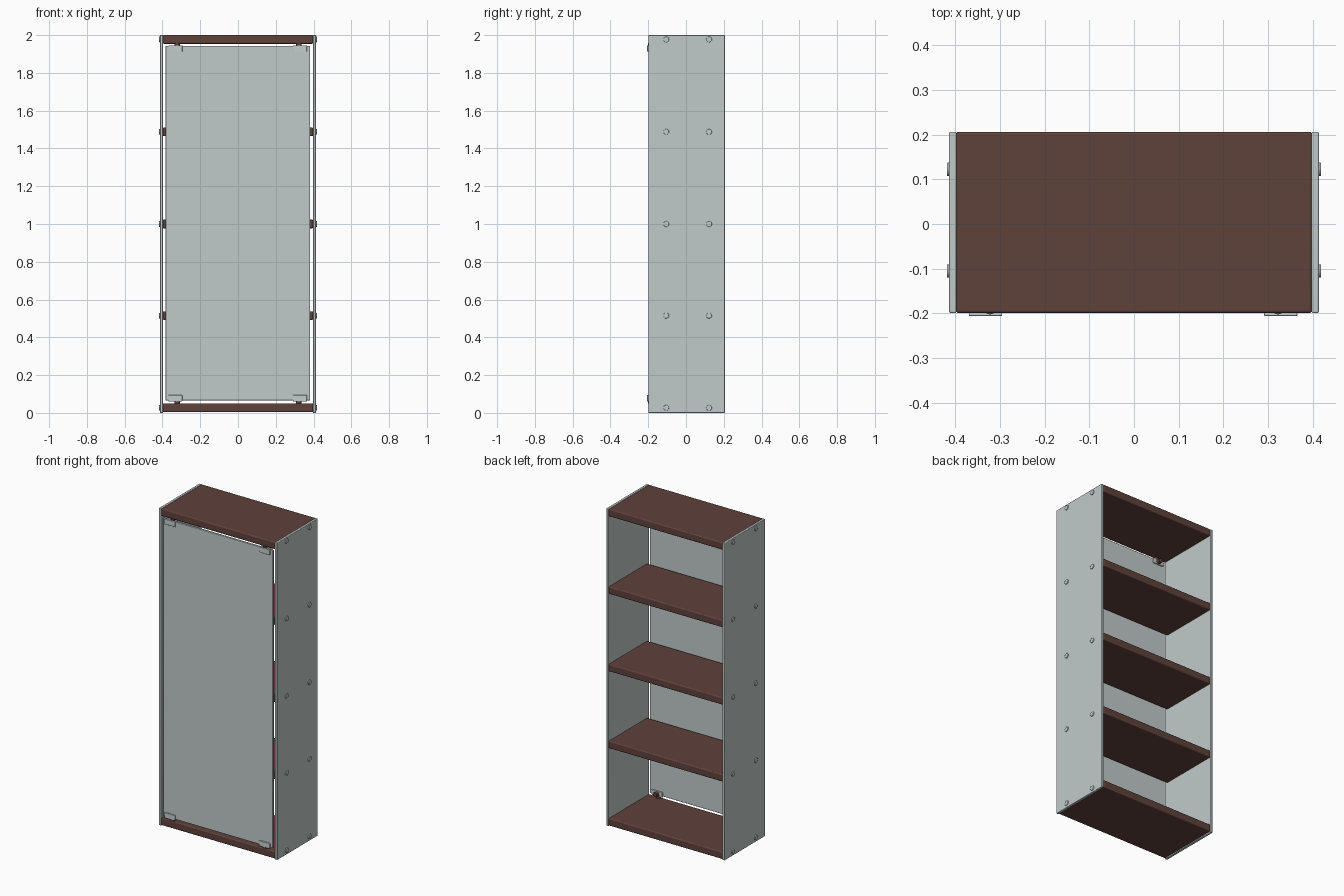
import bpy, math

if "Cube" in bpy.data.objects:
    bpy.data.objects.remove(bpy.data.objects["Cube"])


def material(name, rgb):
    m = bpy.data.materials.new(name)
    m.diffuse_color = (*rgb, 1)
    m.use_nodes = True
    m.node_tree.nodes["Principled BSDF"].inputs["Base Color"].default_value = m.diffuse_color
    return m


GLASS = material("pale grey glass", (0.53, 0.60, 0.59))
WOOD = material("dark brown wood", (0.115, 0.054, 0.044))
METAL = material("light grey metal", (0.56, 0.61, 0.61))


def finish(name, mat, bevel, segments=2):
    o = bpy.context.object
    o.name = name
    o.data.materials.append(mat)
    if bevel:
        b = o.modifiers.new("rounded edges", 'BEVEL')
        b.width, b.segments = bevel, segments
        b.limit_method = 'ANGLE'
    bpy.ops.object.shade_smooth_by_angle(angle=math.radians(35))
    return o


def box(name, x, y, z, mat, bevel=0.0, segments=2):
    bpy.ops.mesh.primitive_cube_add(size=1, location=[sum(r) / 2 for r in (x, y, z)])
    bpy.context.object.scale = [r[1] - r[0] for r in (x, y, z)]
    bpy.ops.object.transform_apply(location=False, rotation=False, scale=True)
    return finish(name, mat, bevel, segments)


def rod(name, loc, radius, depth, mat, axis='Z', bevel=0.0):
    rot = {'X': (0, math.pi / 2, 0), 'Y': (math.pi / 2, 0, 0), 'Z': (0, 0, 0)}[axis]
    bpy.ops.mesh.primitive_cylinder_add(vertices=20, radius=radius, depth=depth,
                                        location=loc, rotation=rot)
    return finish(name, mat, bevel)


# Five shelf boards; the inner three sit behind the door
levels = [0.027, 0.515, 1.0, 1.488, 1.977]
for i, z in enumerate(levels):
    front = -0.199 if i in (0, 4) else -0.178
    box(f"shelf_{i + 1}", (-0.398, 0.398), (front, 0.206), (z - 0.023, z + 0.023),
        WOOD, 0.006, 3)

# Side panels and their fixing screws
for side, s in (("left", -1), ("right", 1)):
    box(f"{side}_side_panel", sorted((s * 0.397, s * 0.413)), (-0.199, 0.206), (0, 2),
        GLASS, 0.003)
    for i, z in enumerate(levels):
        for j, y in enumerate((-0.105, 0.122)):
            rod(f"{side}_screw_{i + 1}_{j + 1}", (s * 0.410, y, z), 0.015, 0.016,
                METAL, 'X', 0.002)

# Door panel
box("door", (-0.384, 0.382), (-0.199, -0.185), (0.066, 1.943), GLASS, 0.003)

# Pivot clips gripping the door corners, each with a pin to the board
for side, s in (("left", -1), ("right", 1)):
    for end, e in (("bottom", -1), ("top", 1)):
        x, z = s * 0.330 - 0.002, 1.003 + e * 0.926
        tag = f"{side}_{end}"
        box(f"{tag}_clip_front", (x - 0.037, x + 0.037), (-0.206, -0.198),
            (z - 0.017, z + 0.017), METAL, 0.002)
        box(f"{tag}_clip_back", (x - 0.037, x + 0.037), (-0.186, -0.178),
            (z - 0.017, z + 0.017), METAL, 0.002)
        rod(f"{tag}_clip_barrel", (x, -0.170, z), 0.014, 0.024, WOOD, 'Y', 0.002)
        rod(f"{tag}_pivot_pin", (s * 0.322, -0.188, 1.003 + e * 0.943), 0.014, 0.022,
            WOOD)
